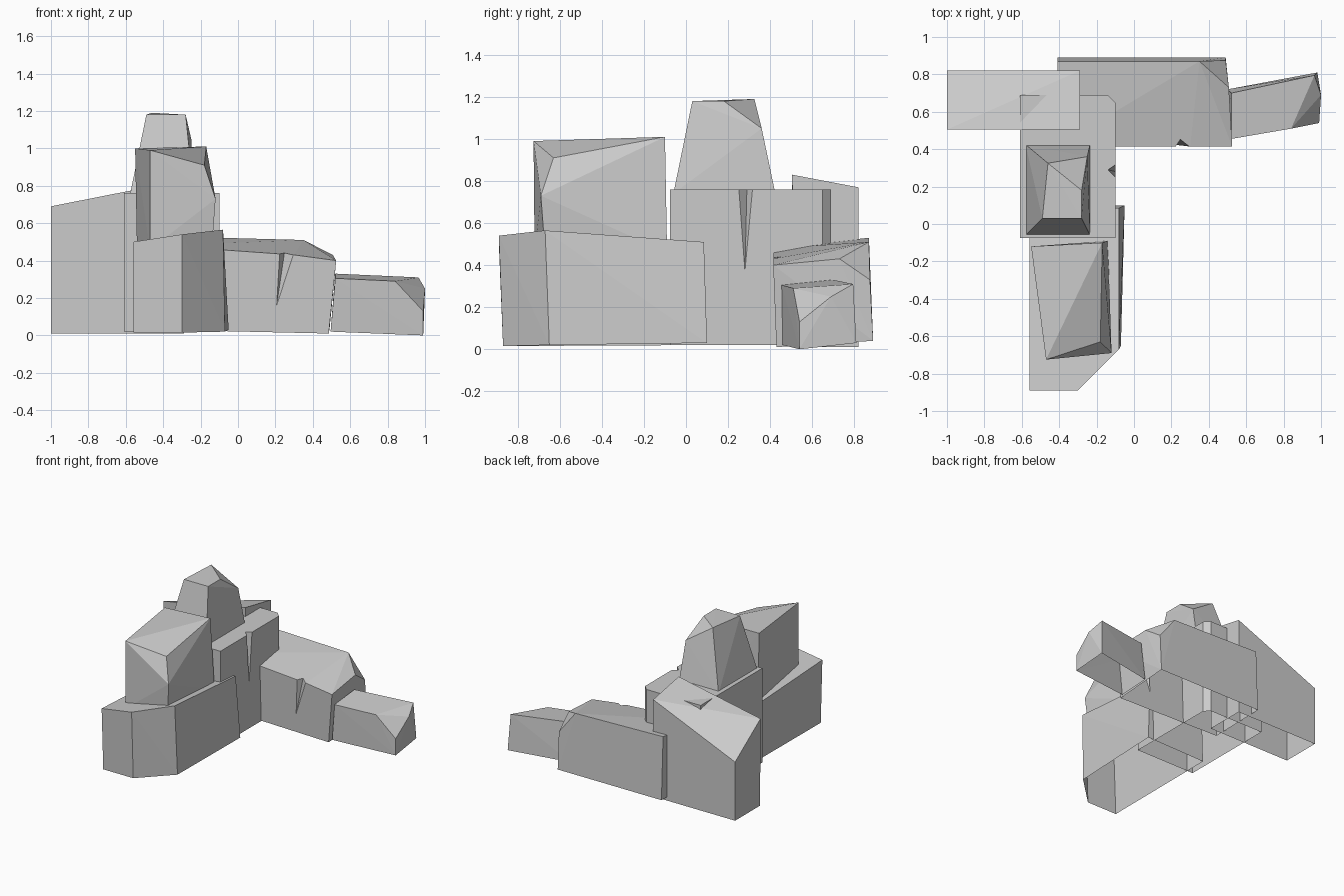
import bpy, bmesh
from math import radians

cube = bpy.data.objects.get("Cube")
if cube:
    bpy.data.objects.remove(cube, do_unlink=True)

stone = bpy.data.materials.new("grey stone")
stone.use_nodes = True
grey = (0.6, 0.6, 0.6, 1)
stone.diffuse_color = grey
stone.node_tree.nodes["Principled BSDF"].inputs["Base Color"].default_value = grey


def hull(name, corners):
    """Flat-faced rock: the convex hull of a few corners."""
    bm = bmesh.new()
    for c in corners:
        bm.verts.new(c)
    res = bmesh.ops.convex_hull(bm, input=bm.verts)
    loose = {g for g in res["geom_interior"] + res["geom_unused"]
             if isinstance(g, bmesh.types.BMVert) and not g.link_faces}
    bmesh.ops.delete(bm, geom=list(loose), context="VERTS")
    bmesh.ops.dissolve_limit(bm, angle_limit=radians(1), verts=bm.verts, edges=bm.edges)
    bmesh.ops.recalc_face_normals(bm, faces=bm.faces)
    mesh = bpy.data.meshes.new(name)
    bm.to_mesh(mesh)
    bm.free()
    mesh.materials.append(stone)
    ob = bpy.data.objects.new(name, mesh)
    bpy.context.collection.objects.link(ob)
    return ob


def crack(rock, name, corners):
    """Cut a narrow wedge out of a rock."""
    cutter = hull(name, corners)
    mod = rock.modifiers.new("crack", "BOOLEAN")
    mod.operation = "DIFFERENCE"
    mod.solver = "EXACT"
    mod.object = cutter
    bpy.context.view_layer.update()
    # bake the cut and drop the cutter
    cut = bpy.data.meshes.new_from_object(
        rock.evaluated_get(bpy.context.evaluated_depsgraph_get()))
    rock.modifiers.clear()
    rock.data = cut
    bpy.data.objects.remove(cutter, do_unlink=True)


def open_base(rock):
    """Remove the underside, leaving a hollow shell."""
    bm = bmesh.new()
    bm.from_mesh(rock.data)
    under = [f for f in bm.faces if f.normal.z < -0.8]
    bmesh.ops.delete(bm, geom=under, context="FACES")
    bm.to_mesh(rock.data)
    bm.free()


# Long slab at the front with one bevelled corner
slab = hull("front_slab", [
    (-.56, -.87, .015), (-.3, -.87, .015), (-.07, -.65, .02), (-.05, .1, .03), (-.56, .1, .02),
    (-.56, -.89, .5), (-.3, -.89, .54), (-.08, -.67, .565), (-.08, .085, .51), (-.56, .085, .45)])

# Boulder resting on the slab
boulder = hull("upper_boulder", [
    (-.54, -.12, .46), (-.47, -.72, .46), (-.14, -.67, .46), (-.14, -.09, .46),
    (-.55, -.12, 1.0), (-.47, -.725, .99), (-.18, -.63, .91), (-.17, -.1, 1.01), (-.12, -.69, .73)])

# Main block with a clipped back corner and a crack in its side
base = hull("centre_block", [
    (x, y, z) for z in (.02, .76)
    for x, y in ((-.61, -.075), (-.1, -.075), (-.1, .65), (-.14, .69), (-.61, .69))])
crack(base, "centre_crack", [
    (-.09, .24, .78), (-.09, .325, .78), (-.14, .29, .78), (-.099, .28, .36)])

# Tapered peak on the main block
peak = hull("peak", [
    (-.58, -.06, .74), (-.235, -.06, .74), (-.235, .425, .74), (-.58, .425, .74),
    (-.49, .03, 1.18), (-.28, .03, 1.18), (-.28, .18, 1.18), (-.46, .325, 1.19), (-.25, .36, 1.05)])

# Block at the model's right, its top falling to the outer back corner
right = hull("right_block", [
    (-1, .51, .01), (-.29, .51, .01), (-.29, .82, .01), (-1, .82, .01),
    (-1, .505, .69), (-.29, .505, .83), (-.29, .82, .77), (-1, .82, .47)])

# Low wall at the back with a clipped corner and a crack in front
wall = hull("back_wall", [
    (-.41, .43, .03), (.485, .43, .01), (.49, .89, .04), (-.41, .89, .04),
    (-.41, .415, .48), (.525, .415, .4), (.507, .73, .43), (.49, .875, .33),
    (.35, .87, .51), (-.41, .87, .53), (.3, .415, .43)])
crack(wall, "wall_crack", [
    (.22, .4, .52), (.34, .4, .52), (.26, .46, .52), (.205, .424, .15)])

# Small block at the model's left with a clipped corner
small = hull("small_block", [
    (.495, .46, .02), (.99, .54, 0), (.98, .81, .03), (.5, .72, .03),
    (.52, .455, .305), (.84, .51, .29), (.99, .54, .13), (1, .69, .25),
    (.965, .795, .31), (.52, .7, .33)])

for rock in (slab, boulder, base, peak, right, wall, small):
    open_base(rock)
